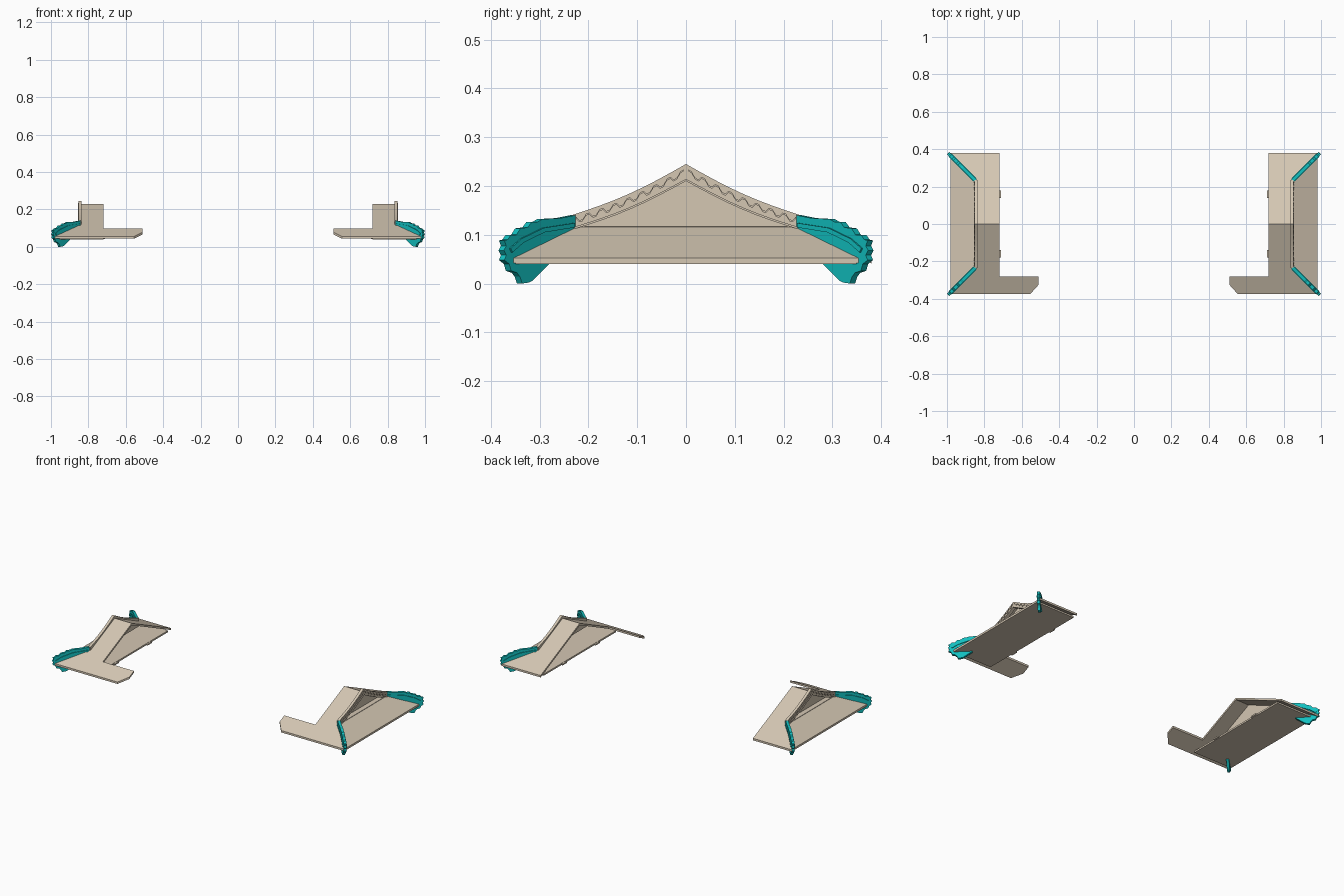
import bpy, bmesh, math
from mathutils import Vector


def material(name, rgb):
    m = bpy.data.materials.new(name)
    m.diffuse_color = (*rgb, 1)
    return m


TAN = material("warm_tan", (0.66, 0.57, 0.45))
TEAL = material("teal", (0.006, 0.52, 0.52))


def slab(name, outlines, offset, mat, mirror_y=False):
    """Extrude flat outlines by an offset, mirrored to the other roof end."""
    bm = bmesh.new()
    for pts in outlines:
        face = bm.faces.new([bm.verts.new(p) for p in pts])
        res = bmesh.ops.extrude_face_region(bm, geom=[face], use_keep_orig=True)
        verts = [g for g in res["geom"] if isinstance(g, bmesh.types.BMVert)]
        bmesh.ops.translate(bm, verts=verts, vec=Vector(offset))
    bmesh.ops.recalc_face_normals(bm, faces=bm.faces)
    mesh = bpy.data.meshes.new(name)
    bm.to_mesh(mesh)
    bm.free()
    mesh.materials.append(mat)
    ob = bpy.data.objects.new(name, mesh)
    bpy.context.collection.objects.link(ob)
    mod = ob.modifiers.new("mirror", "MIRROR")
    mod.use_axis = (True, mirror_y, False)
    mod.use_mirror_merge = False
    return ob


# main roof slopes; the front one carries the eave extension
def roof_z(y):
    return 0.228 - 0.46 * abs(y)


def on_slope(pts):
    return [(x, y, roof_z(y)) for x, y in pts]


slab("front_slope", [on_slope([
    (0.72, 0), (0.85, 0), (0.85, -0.235), (0.985, -0.375), (0.555, -0.375),
    (0.51, -0.325), (0.51, -0.28), (0.72, -0.28)])], (0, 0, -0.012), TAN)
slab("back_slope", [on_slope([
    (0.72, 0), (0.85, 0), (0.85, 0.235), (0.985, 0.38), (0.72, 0.38)])],
    (0, 0, -0.012), TAN)

# side slope below the gable, and the board closing it underneath
slab("side_slope", [[(0.98, -0.36, 0.052), (0.98, 0.36, 0.052),
                     (0.845, 0.225, 0.118), (0.845, -0.225, 0.118)]],
     (0, 0, -0.01), TAN)
slab("eave_board", [[(0.72, -0.35, 0.04), (0.98, -0.35, 0.04),
                     (0.98, 0.35, 0.04), (0.72, 0.35, 0.04)]],
     (0, 0, 0.01), TAN)
slab("board_tab", [[(0.71, 0.14, 0.041), (0.72, 0.14, 0.041),
                    (0.72, 0.18, 0.041), (0.71, 0.18, 0.041)]],
     (0, 0, 0.008), TAN, True)

# recessed gable wall
slab("gable_wall", [[(0.81, -0.225, 0.112), (0.81, 0.225, 0.112),
                     (0.81, 0, 0.216)]], (0.01, 0, 0), TAN)
slab("gable_sill", [[(0.81, -0.215, 0.118), (0.85, -0.215, 0.118),
                     (0.85, 0.215, 0.118), (0.81, 0.215, 0.118)]],
     (0, 0, -0.008), TAN)


# curved gable boards
def sag(t, top, end):
    return top + (end - top) * t - 0.009 * math.sin(math.pi * t)


N = 8
HALF = 0.235
ts = [i / N for i in range(N + 1)]


def band(x, top, end, low_top, low_end):
    up = [(x, HALF * t, sag(t, top, end)) for t in ts]
    low = [(x, HALF * t, sag(t, low_top, low_end)) for t in ts]
    return up + low[::-1]


slab("gable_board", [band(0.836, 0.245, 0.140, 0.210, 0.110)],
     (0.016, 0, 0), TAN, True)
slab("gable_lower_trim", [band(0.85, 0.2145, 0.1145, 0.210, 0.110)],
     (0.006, 0, 0), TAN, True)

# stepped wave relief on the board
wave = []
for i in range(33):
    t = 0.02 + 0.94 * i / 32
    shift = (0.0045, 0.0045, -0.0045, -0.0045)[i % 4]
    wave.append((HALF * t, sag(t, 0.230, 0.127) + shift))
slab("gable_wave", [[(0.851, y, z + 0.002) for y, z in wave]
                    + [(0.851, y, z - 0.002) for y, z in wave[::-1]]],
     (0.005, 0, 0), TAN, True)

# carved hip ridges, running diagonally to the corners
hip = [(0.232, 0.140), (0.262, 0.134), (0.300, 0.132), (0.310, 0.126),
       (0.322, 0.126), (0.330, 0.115), (0.345, 0.113), (0.353, 0.100),
       (0.365, 0.099), (0.371, 0.090), (0.378, 0.088), (0.374, 0.077),
       (0.379, 0.068), (0.374, 0.058), (0.378, 0.048), (0.368, 0.040),
       (0.364, 0.026), (0.352, 0.022), (0.346, 0.014), (0.341, 0.000),
       (0.328, 0.002), (0.320, 0.006), (0.304, 0.022), (0.286, 0.040),
       (0.260, 0.090), (0.232, 0.106)]
d = 0.0055
slab("hip_ridge", [[(y + 0.615 - d, y + d, z) for y, z in hip]],
     (2 * d, -2 * d, 0), TEAL, True)
# raised band on both faces of each hip ridge
bandline = [(0.236, 0.124), (0.300, 0.114), (0.345, 0.092), (0.368, 0.072),
            (0.364, 0.064), (0.341, 0.084), (0.298, 0.105), (0.236, 0.115)]
e = 0.0085
slab("hip_band", [[(y + 0.615 - e, y + e, z) for y, z in bandline]],
     (2 * e, -2 * e, 0), TEAL, True)
